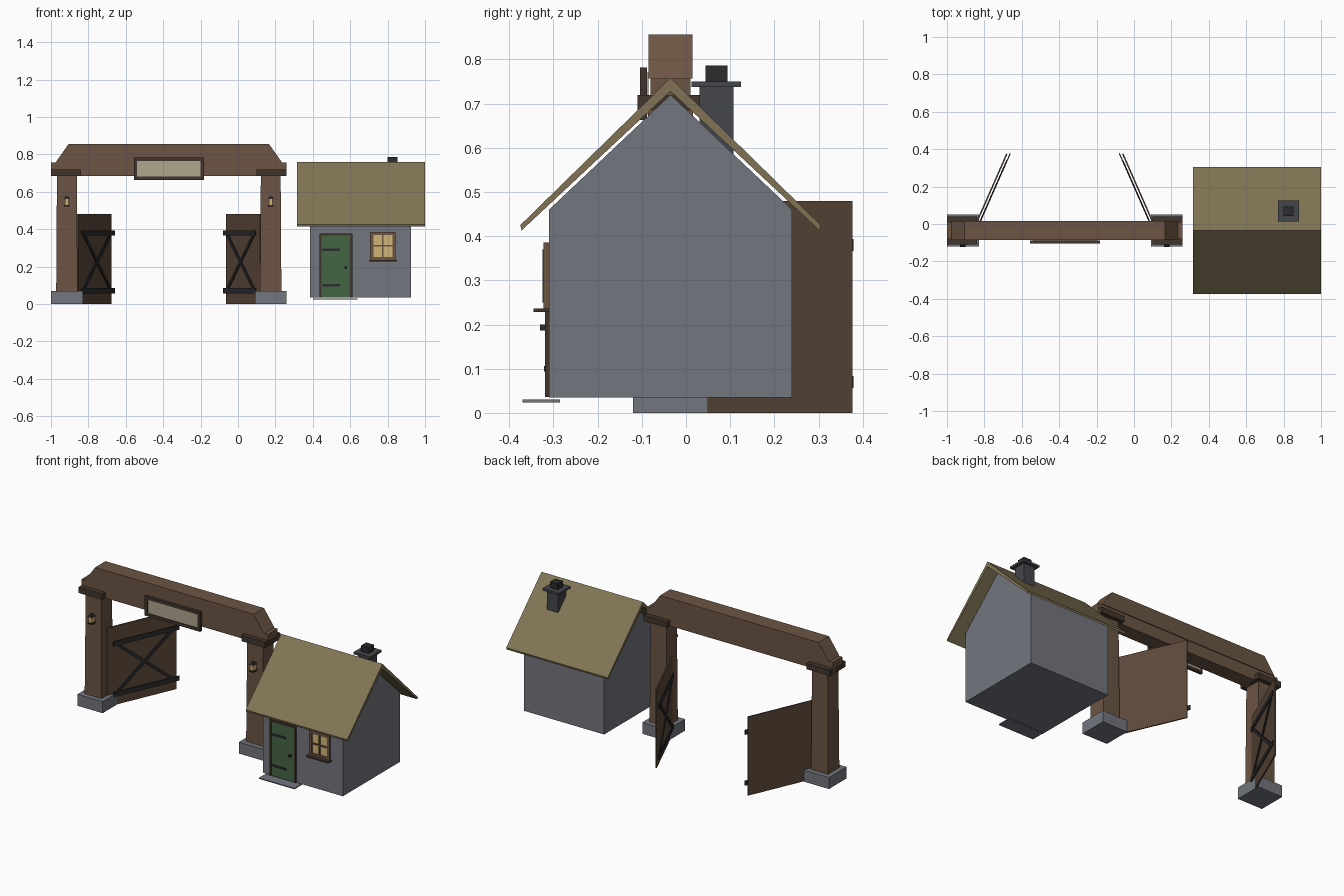
import bpy, math
from mathutils import Matrix, Vector

if "Cube" in bpy.data.objects:
    bpy.data.objects.remove(bpy.data.objects["Cube"])


def mat(name, rgb):
    m = bpy.data.materials.new(name)
    m.diffuse_color = (*rgb, 1)
    m.use_nodes = True
    m.node_tree.nodes["Principled BSDF"].inputs["Base Color"].default_value = m.diffuse_color
    return m


TIMBER = mat("timber", (0.15, 0.09, 0.058))
PLANK = mat("plank", (0.11, 0.068, 0.043))
DARK = mat("dark_wood", (0.055, 0.036, 0.025))
IRON = mat("iron", (0.025, 0.025, 0.028))
STONE = mat("stone", (0.17, 0.18, 0.21))
WALL = mat("wall", (0.17, 0.18, 0.21))
SLATE = mat("slate", (0.06, 0.062, 0.07))
THATCH = mat("thatch", (0.22, 0.175, 0.09))
GREEN = mat("green_paint", (0.06, 0.13, 0.06))
GLASS = mat("lit_glass", (0.65, 0.46, 0.18))
CREAM = mat("sign_cream", (0.42, 0.38, 0.27))


def mesh(name, verts, faces, m, M=None):
    me = bpy.data.meshes.new(name)
    me.from_pydata(verts, [], faces)
    if M:
        me.transform(M)
    me.materials.append(m)
    o = bpy.data.objects.new(name, me)
    bpy.context.collection.objects.link(o)
    return o


def box(name, x, y, z, m, M=None, top=(0, 0)):
    """Box from (min, max) ranges; top insets the upper face in x and y."""
    v = []
    for k in (0, 1):
        tx, ty = (top[0] * k, top[1] * k)
        v += [(x[0] + tx, y[0] + ty, z[k]), (x[1] - tx, y[0] + ty, z[k]),
              (x[1] - tx, y[1] - ty, z[k]), (x[0] + tx, y[1] - ty, z[k])]
    f = [(3, 2, 1, 0), (4, 5, 6, 7), (0, 1, 5, 4), (1, 2, 6, 5), (2, 3, 7, 6), (3, 0, 4, 7)]
    return mesh(name, v, f, m, M)


def extrude_x(name, profile, x0, x1, m):
    """Prism along x from a (y, z) outline."""
    n = len(profile)
    v = [(x, y, z) for x in (x0, x1) for y, z in profile]
    f = [tuple(range(n))[::-1], tuple(range(n, 2 * n))]
    f += [(i, (i + 1) % n, n + (i + 1) % n, n + i) for i in range(n)]
    return mesh(name, v, f, m)


def frame(name, x, z, y, w, m):
    """Four rails around a rectangle facing the front."""
    for tag, xr, zr in (("left", (x[0], x[0] + w), z), ("right", (x[1] - w, x[1]), z),
                        ("bottom", (x[0] + w, x[1] - w), (z[0], z[0] + w)),
                        ("top", (x[0] + w, x[1] - w), (z[1] - w, z[1]))):
        box(f"{name}_{tag}", xr, y, zr, m)


CY = -0.035   # shared centre line in y
GX = -0.37    # centre of the gateway

# gateway posts, footings, brackets, lanterns and open leaves
for side, s in (("left", -1), ("right", 1)):
    px = GX + s * 0.545
    box(f"footing_{side}", (px - .085, px + .085), (-.12, .05), (0, .07), STONE)
    box(f"post_{side}", (px - .057, px + .057), (CY - .055, CY + .055), (.07, .69), TIMBER, top=(.004, .004))
    bx = GX + s * 0.55
    box(f"bracket_{side}", (bx - .08, bx + .08), (-.11, .04), (.685, .72), DARK)
    box(f"lantern_glass_{side}", (px - .01, px + .01), (-.118, -.088), (.528, .562), GLASS)
    box(f"lantern_cap_{side}", (px - .015, px + .015), (-.124, -.088), (.562, .575), IRON, top=(.007, .007))
    box(f"lantern_base_{side}", (px - .015, px + .015), (-.124, -.088), (.52, .528), IRON)

    # leaf frame: local x runs from hinge to free edge, local -y faces the opening
    L, t = 0.448, math.atan2(0.41, 0.18)
    M = (Matrix.Translation((GX, 0, 0)) @ Matrix.Diagonal((-s, 1, 1, 1))
         @ Matrix.Translation((-0.49, CY, 0)) @ Matrix.Rotation(t, 4, 'Z'))
    leaf = [box(f"leaf_{side}", (0, L), (-.004, .004), (0, .48), PLANK, M)]
    for tag, z in (("lower", .07), ("upper", .38)):
        leaf.append(box(f"leaf_strap_{tag}_{side}", (.03, L + .01), (-.019, -.013), (z - .014, z + .014), IRON, M))
    for tag, d in (("rising", 1), ("falling", -1)):
        a = math.atan2(.29, .35) * d
        R = M @ Matrix.Translation((.235, -.014, .225)) @ Matrix.Rotation(-a, 4, 'Y')
        leaf.append(box(f"leaf_brace_{tag}_{side}", (-.225, .225), (-.003, .003), (-.009, .009), IRON, R))
    if s > 0:
        for o in leaf:
            o.data.flip_normals()

# lintel and tapered capping beam
box("lintel", (-1, .26), (CY - .045, CY + .045), (.685, .757), TIMBER)
box("capping_beam", (-.975, .235), (CY - .05, CY + .05), (.757, .856), TIMBER, top=(.07, 0))

# blank hanging sign
box("sign_panel", (-.54, -.20), (-.1, -.085), (.675, .77), CREAM)
frame("sign_frame", (-.557, -.183), (.663, .782), (-.104, -.088), .018, DARK)

# lodge body and gabled roof
HX0, HX1 = 0.385, 0.925
extrude_x("lodge_walls", [(-.31, .035), (.24, .035), (.24, .46), (CY, .72), (-.31, .46)], HX0, HX1, WALL)
extrude_x("lodge_roof", [(CY, .758), (CY - .34, .425), (CY - .337, .413), (CY, .728),
                         (CY + .337, .413), (CY + .34, .425)], .315, 1.0, THATCH)

# chimney
CX, CH = 0.826, 0.069
box("chimney_stack", (CX - .038, CX + .038), (CH - .038, CH + .038), (.57, .737), SLATE)
box("chimney_cap", (CX - .056, CX + .056), (CH - .056, CH + .056), (.737, .75), SLATE)
box("chimney_pot", (CX - .026, CX + .026), (CH - .025, CH + .025), (.75, .786), IRON)

# lodge door with frame, straps, knob and step
box("lodge_door", (.447, .60), (-.317, -.309), (.036, .365), GREEN)
for tag, xr, zr in (("left", (.435, .447), (.036, .377)), ("right", (.60, .612), (.036, .377)),
                    ("top", (.447, .60), (.365, .377))):
    box(f"door_frame_{tag}", xr, (-.319, -.309), zr, DARK)
for tag, z in (("lower", .1), ("upper", .29)):
    box(f"door_strap_{tag}", (.452, .545), (-.321, -.316), (z - .006, z + .006), IRON)
box("door_knob", (.57, .582), (-.33, -.316), (.187, .2), IRON)
box("door_step", (.4, .64), (-.37, -.285), (.024, .03), STONE)

# lodge window
box("window_glass", (.717, .833), (-.318, -.309), (.245, .378), GLASS)
frame("window_frame", (.707, .843), (.234, .386), (-.323, -.309), .017, TIMBER)
box("window_bar_upright", (.771, .779), (-.325, -.316), (.25, .37), TIMBER)
box("window_bar_cross", (.723, .827), (-.325, -.316), (.306, .314), TIMBER)
box("window_sill", (.70, .85), (-.345, -.309), (.228, .236), DARK)
